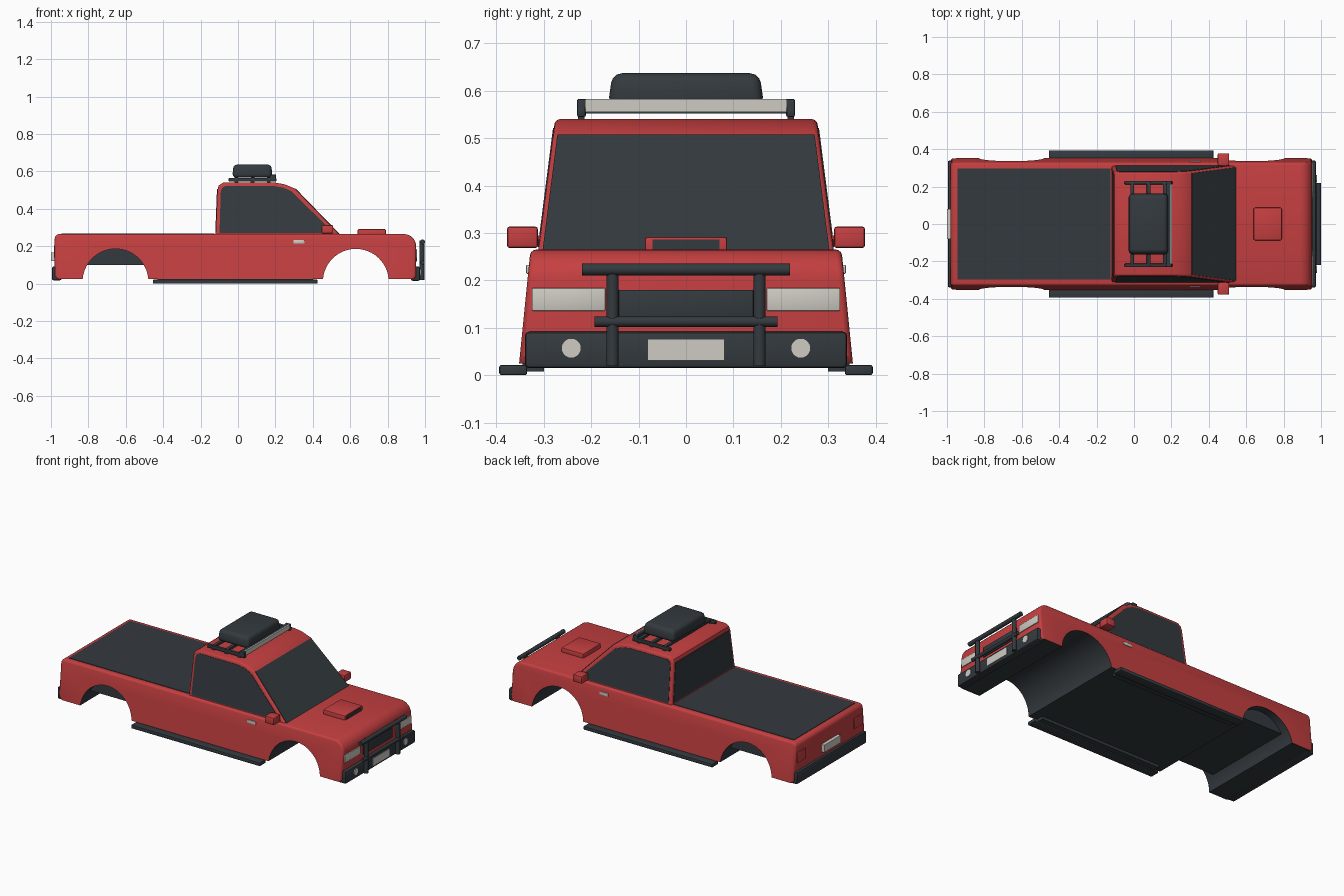
import bpy, bmesh, math
from mathutils import Matrix

if "Cube" in bpy.data.objects:
    bpy.data.objects.remove(bpy.data.objects["Cube"])


def material(name, rgb):
    m = bpy.data.materials.new(name)
    m.diffuse_color = (*rgb, 1)
    m.use_nodes = True
    m.node_tree.nodes["Principled BSDF"].inputs["Base Color"].default_value = m.diffuse_color
    return m


RED = material("red_paint", (0.56, 0.050, 0.052))
DARK = material("dark_trim", (0.034, 0.042, 0.049))
LIGHT = material("pale_lamp", (0.62, 0.60, 0.55))


def finish(name, bm, *mats):
    bmesh.ops.recalc_face_normals(bm, faces=bm.faces)
    me = bpy.data.meshes.new(name)
    bm.to_mesh(me)
    bm.free()
    ob = bpy.data.objects.new(name, me)
    bpy.context.collection.objects.link(ob)
    for m in mats:
        me.materials.append(m)
    bpy.ops.object.select_all(action='DESELECT')
    ob.select_set(True)
    bpy.context.view_layer.objects.active = ob
    bpy.ops.object.shade_smooth_by_angle(angle=math.radians(35))
    return ob


def box(name, x, y, z, mat, bevel=0.0, seg=2):
    bm = bmesh.new()
    bmesh.ops.create_cube(bm, size=1)
    for v in bm.verts:
        for i, (a, b) in enumerate((x, y, z)):
            v.co[i] = (a + b) / 2 + v.co[i] * (b - a)
    if bevel:
        bmesh.ops.bevel(bm, geom=bm.edges[:], offset=bevel, segments=seg,
                        profile=0.5, affect='EDGES')
    return finish(name, bm, mat)


def pair(name, x, y, z, mat, bevel=0.0):
    box(name + "_left", x, y, z, mat, bevel)
    box(name + "_right", x, (-y[1], -y[0]), z, mat, bevel)


def rod(name, p, axis, length, r, mat, sides=16):
    rot = {'x': Matrix.Rotation(math.pi / 2, 4, 'Y'),
           'y': Matrix.Rotation(math.pi / 2, 4, 'X'), 'z': Matrix()}[axis]
    bm = bmesh.new()
    bmesh.ops.create_cone(bm, cap_ends=True, segments=sides, radius1=r, radius2=r,
                          depth=length, matrix=Matrix.Translation(p) @ rot)
    return finish(name, bm, mat)


def prism(profile, lo, hi):
    """Side profile (x, z) spanned between two y functions of z."""
    bm = bmesh.new()
    a = [bm.verts.new((x, lo(z), z)) for x, z in profile]
    b = [bm.verts.new((x, hi(z), z)) for x, z in profile]
    bm.faces.new(a)
    bm.faces.new(b[::-1])
    n = len(a)
    for i in range(n):
        j = (i + 1) % n
        bm.faces.new((a[j], a[i], b[i], b[j]))
    bmesh.ops.recalc_face_normals(bm, faces=bm.faces)
    return bm


def round_rims(bm, offset, test):
    """Round the edges between side faces and the shell where test holds."""
    edges = []
    for e in bm.edges:
        sides = [abs(f.normal.y) > 0.9 for f in e.link_faces]
        if sum(sides) == 1 and test(e):
            edges.append(e)
    bmesh.ops.bevel(bm, geom=edges, offset=offset, segments=3, profile=0.5, affect='EDGES')


def arc(cx, cz, r, a0, a1, n):
    return [(cx + r * math.cos(math.radians(a0 + (a1 - a0) * i / n)),
             cz + r * math.sin(math.radians(a0 + (a1 - a0) * i / n))) for i in range(n + 1)]


# Main body with wheel arches, dark underside
def body_w(z):
    return 0.352 - 0.1 * (z - 0.025)


outline = ([(-0.965, 0.025)] + arc(-0.655, 0.01, 0.176, 175, 5, 24)
           + arc(0.63, 0.01, 0.176, 175, 5, 24) + [(0.94, 0.025), (0.952, 0.04)]
           + arc(0.887, 0.2, 0.065, 0, 90, 8) + arc(-0.955, 0.24, 0.025, 90, 180, 4)
           + [(-0.98, 0.04)])
bm = prism(outline, lambda z: -body_w(z), body_w)
for f in bm.faces:
    c = f.calc_center_median()
    if abs(f.normal.y) < 0.9 and c.z < 0.19 and -0.97 < c.x < 0.945:
        f.material_index = 1
round_rims(bm, 0.012, lambda e: all(f.material_index == 0 for f in e.link_faces))
finish("body", bm, RED, DARK)
box("rear_underfloor", (-0.83, -0.47), (-0.29, 0.29), (0.10, 0.2), DARK)
box("bed_cover", (-0.945, -0.125), (-0.298, 0.298), (0.260, 0.268), DARK)


# Cab
def cab_w(z):
    return 0.312 - 0.128 * (z - 0.26)


cab = [(-0.12, 0.25), (-0.11, 0.50), (-0.103, 0.525), (-0.08, 0.54), (0.2, 0.54),
       (0.25, 0.531), (0.305, 0.508), (0.555, 0.25)]
bm = prism(cab, lambda z: -cab_w(z), cab_w)
round_rims(bm, 0.01, lambda e: max(v.co.z for v in e.verts) > 0.3)
finish("cab", bm, RED)

# Windows
glass = [(-0.099, 0.27), (-0.092, 0.495), (-0.085, 0.512), (-0.068, 0.522), (0.19, 0.522),
         (0.24, 0.514), (0.288, 0.493), (0.512, 0.27)]
for side, s in (("left", 1), ("right", -1)):
    bm = prism(glass, lambda z: s * (cab_w(z) - 0.004), lambda z: s * (cab_w(z) + 0.002))
    finish("side_window_" + side, bm, DARK)
screen = [(0.309, 0.508), (0.546, 0.2635), (0.542, 0.2595), (0.305, 0.504)]
finish("windshield", prism(screen, lambda z: 0.009 - cab_w(z), lambda z: cab_w(z) - 0.009), DARK)
rear = [(-0.1215, 0.272), (-0.1125, 0.505), (-0.107, 0.505), (-0.116, 0.272)]
finish("rear_window", prism(rear, lambda z: 0.018 - cab_w(z), lambda z: cab_w(z) - 0.018), DARK)

# Mirrors, door handles and running boards
pair("mirror", (0.447, 0.509), (0.312, 0.378), (0.268, 0.314), RED, 0.007)
pair("mirror_arm", (0.46, 0.495), (0.29, 0.33), (0.272, 0.295), RED)
pair("door_handle", (0.297, 0.355), (0.325, 0.337), (0.214, 0.233), LIGHT, 0.002)
pair("running_board", (-0.455, 0.425), (0.335, 0.394), (0.0, 0.022), DARK, 0.005)
pair("board_bracket", (-0.43, 0.40), (0.30, 0.345), (0.008, 0.03), DARK)

# Hood scoop with dark mouth
box("hood_scoop", (0.64, 0.79), (-0.087, 0.087), (0.25, 0.292), RED, 0.006)
box("scoop_mouth", (0.785, 0.792), (-0.071, 0.071), (0.262, 0.286), DARK)

# Front bumper, lamps, grille and number plate
box("front_bumper", (0.925, 0.973), (-0.34, 0.34), (0.015, 0.092), DARK, 0.009)
box("front_plate", (0.97, 0.977), (-0.081, 0.081), (0.031, 0.076), LIGHT)
pair("headlight", (0.948, 0.957), (0.170, 0.325), (0.136, 0.184), LIGHT, 0.002)
box("grille", (0.948, 0.957), (-0.142, 0.142), (0.118, 0.18), DARK, 0.002)
for side, s in (("left", 1), ("right", -1)):
    rod("fog_lamp_" + side, (0.973, s * 0.242, 0.057), 'x', 0.009, 0.021, LIGHT, 20)

# Bull bar
for side, s in (("left", 1), ("right", -1)):
    rod("guard_post_" + side, (0.983, s * 0.155, 0.125), 'z', 0.21, 0.013, DARK)
rod("guard_top_bar", (0.987, 0, 0.223), 'y', 0.438, 0.013, DARK)
rod("guard_middle_bar", (0.987, 0, 0.113), 'y', 0.386, 0.011, DARK)

# Rear bumper, tail lamps and plate
box("rear_bumper", (-0.995, -0.943), (-0.34, 0.34), (0.018, 0.092), DARK, 0.009)
box("rear_plate", (-1.0, -0.978), (-0.08, 0.08), (0.12, 0.166), LIGHT)
pair("tail_lamp", (-0.985, -0.976), (0.235, 0.318), (0.14, 0.205), RED, 0.002)

# Roof rack with light bar and cargo box
pair("rack_rail", (-0.05, 0.205), (0.212, 0.23), (0.545, 0.566), DARK, 0.004)
for i, x in enumerate((-0.01, 0.078, 0.165)):
    box(f"rack_crossbar_{i}", (x - 0.01, x + 0.01), (-0.225, 0.225), (0.553, 0.568), DARK, 0.003)
    pair(f"rack_foot_{i}", (x - 0.01, x + 0.01), (0.214, 0.228), (0.53, 0.555), DARK)
pair("light_bar_end", (0.17, 0.203), (0.211, 0.23), (0.545, 0.583), DARK, 0.004)
box("light_bar", (0.175, 0.196), (-0.215, 0.215), (0.552, 0.583), DARK)
box("light_bar_lens", (0.195, 0.202), (-0.212, 0.212), (0.555, 0.583), LIGHT)
bm = bmesh.new()
bmesh.ops.create_cube(bm, size=1)
for v in bm.verts:
    k = 0.94 if v.co.z > 0 else 1.0
    v.co = (0.077 + v.co.x * 0.215 * k, v.co.y * 0.33 * k, 0.602 + v.co.z * 0.07)
bmesh.ops.bevel(bm, geom=bm.edges[:], offset=0.02, segments=3, profile=0.5, affect='EDGES')
finish("cargo_box", bm, DARK)
